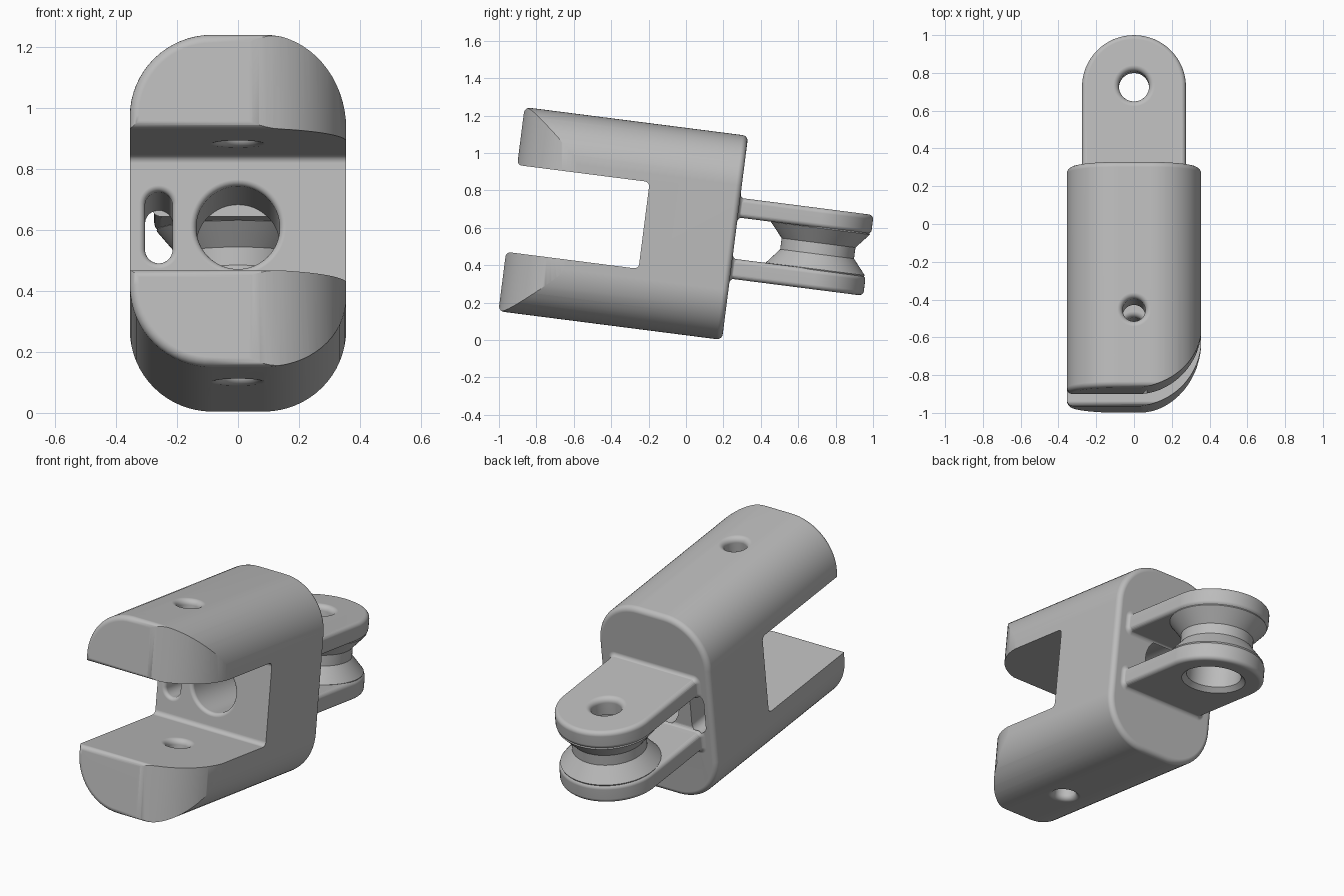
import bpy, bmesh, math

if "Cube" in bpy.data.objects:
    bpy.data.objects.remove(bpy.data.objects["Cube"])

grey = bpy.data.materials.new("light_grey")
grey.use_nodes = True
grey.diffuse_color = (0.5, 0.5, 0.5, 1)
grey.node_tree.nodes["Principled BSDF"].inputs["Base Color"].default_value = (0.5, 0.5, 0.5, 1)


def profile(a, b, ra, rb, steps=5):
    """Positions and insets from a to b; positive radius rounds an end, negative flares it."""
    def end(r):
        if r == 0:
            return [(0, 0)]
        s = abs(r)
        pts = [(-0.05, r)] if r < 0 else []
        for i in range(steps + 1):
            t = i * math.pi / 2 / steps
            pts.append((s * (1 - math.cos(t)), r * (1 - math.sin(t))))
        return pts
    return [(a + t, d) for t, d in end(ra)] + [(b - t, d) for t, d in reversed(end(rb))]


def loft(name, axis, centre, half, radii, levels, seg=16):
    """Rounded rectangle swept along local y or z, inset by level."""
    bm = bmesh.new()
    rings = []
    for pos, d in levels:
        ring = []
        for q, (sx, sy) in enumerate(((1, 1), (-1, 1), (-1, -1), (1, -1))):
            r = max(radii[q] - d, 0.002)
            cx = centre[0] + sx * (half[0] - d - r)
            cy = centre[1] + sy * (half[1] - d - r)
            for i in range(seg + 1):
                t = (q + i / seg) * math.pi / 2
                a, b = cx + r * math.cos(t), cy + r * math.sin(t)
                ring.append(bm.verts.new((a, pos, b) if axis == "y" else (a, b, pos)))
        rings.append(ring)
    n = len(rings[0])
    for lo, hi in zip(rings, rings[1:]):
        for i in range(n):
            j = (i + 1) % n
            bm.faces.new((lo[i], lo[j], hi[j], hi[i]))
    bm.faces.new(rings[0])
    bm.faces.new(rings[-1])
    bmesh.ops.remove_doubles(bm, verts=bm.verts, dist=1e-5)
    bmesh.ops.recalc_face_normals(bm, faces=bm.faces)
    mesh = bpy.data.meshes.new(name)
    bm.to_mesh(mesh)
    bm.free()
    mesh.materials.append(grey)
    obj = bpy.data.objects.new(name, mesh)
    bpy.context.collection.objects.link(obj)
    return obj


def round_loft(name, axis, centre, r, levels):
    return loft(name, axis, centre, (r, r), [r] * 4, levels)


def combine(target, other, operation):
    mod = target.modifiers.new(other.name, "BOOLEAN")
    mod.operation, mod.object, mod.solver = operation, other, "EXACT"
    bpy.context.view_layer.objects.active = target
    bpy.ops.object.modifier_apply(modifier=mod.name)
    bpy.data.objects.remove(other)


FRONT, WALL, BACK = -1.014, -0.30, 0.191
MID = 0.577

# Main block with rounded long edges
body = loft("bracket", "y", (0, 0.575), (0.355, 0.55), [0.27] * 4,
            profile(FRONT, BACK, 0.03, 0.03))

# Large rounded front corner on one side
combine(body, loft("corner_shape", "z", (-0.1215, -0.208), (0.4785, 0.808),
                   (0.1, 0.1, 0.1, 0.357), profile(-0.2, 1.4, 0, 0), 24), "INTERSECT")

# Gap between the front prongs
combine(body, loft("prong_gap", "y", (0, 0.579), (0.6, 0.234), [0.05] * 4,
                   profile(FRONT, WALL, -0.025, 0.025)), "DIFFERENCE")

# Rear plates with a fillet where they meet the block
for side, (lo, hi) in {"lower": (0.355, 0.463), "upper": (0.685, 0.79)}.items():
    combine(body, loft(side + "_plate", "z", (0, 0.505), (0.275, 0.405),
                       (0.275, 0.275, 0.03, 0.03), profile(lo, hi, 0.025, 0.025)), "UNION")
    combine(body, loft(side + "_fillet", "y", (0, (lo + hi) / 2), (0.273, (hi - lo) / 2 - 0.002),
                       [0.02] * 4, profile(BACK, 0.26, -0.025, 0)), "UNION")

# Waisted spool between the plates
PIN = (0, 0.637)
spool = [(0.42, 0.02), (0.464, 0), (0.545, 0.068), (0.605, 0.068), (0.684, 0), (0.73, 0.02)]
combine(body, round_loft("spool", "z", PIN, 0.267, spool), "UNION")

# Screw hole above, wide socket below
socket = [(0.30, -0.025), (0.355, -0.025), (0.38, 0), (0.69, 0)]
combine(body, round_loft("socket", "z", PIN, 0.15, socket), "DIFFERENCE")
combine(body, round_loft("screw_hole", "z", PIN, 0.08, profile(0.66, 0.79, 0, -0.03)), "DIFFERENCE")

# Wall openings: round bore and upright slot
combine(body, round_loft("bore", "y", (0, MID), 0.137, profile(WALL, 0.195, -0.02, 0)), "DIFFERENCE")
combine(body, loft("side_slot", "y", (-0.26, MID), (0.045, 0.118), [0.045] * 4,
                   profile(WALL, 0.195, -0.02, 0)), "DIFFERENCE")

# Pin holes through both prongs
for lo, hi in ((0.025, 0.345), (0.813, 1.125)):
    combine(body, round_loft("pin_hole", "z", (0, -0.60), 0.06,
                             profile(lo, hi, -0.03, -0.03)), "DIFFERENCE")

# Smooth shading and the resting tilt
bpy.ops.object.select_all(action="DESELECT")
body.select_set(True)
bpy.context.view_layer.objects.active = body
bpy.ops.object.shade_smooth_by_angle(angle=math.radians(30))
weighted = body.modifiers.new("even_normals", "WEIGHTED_NORMAL")
weighted.keep_sharp = True
body.rotation_euler.x = math.radians(-7.3)
